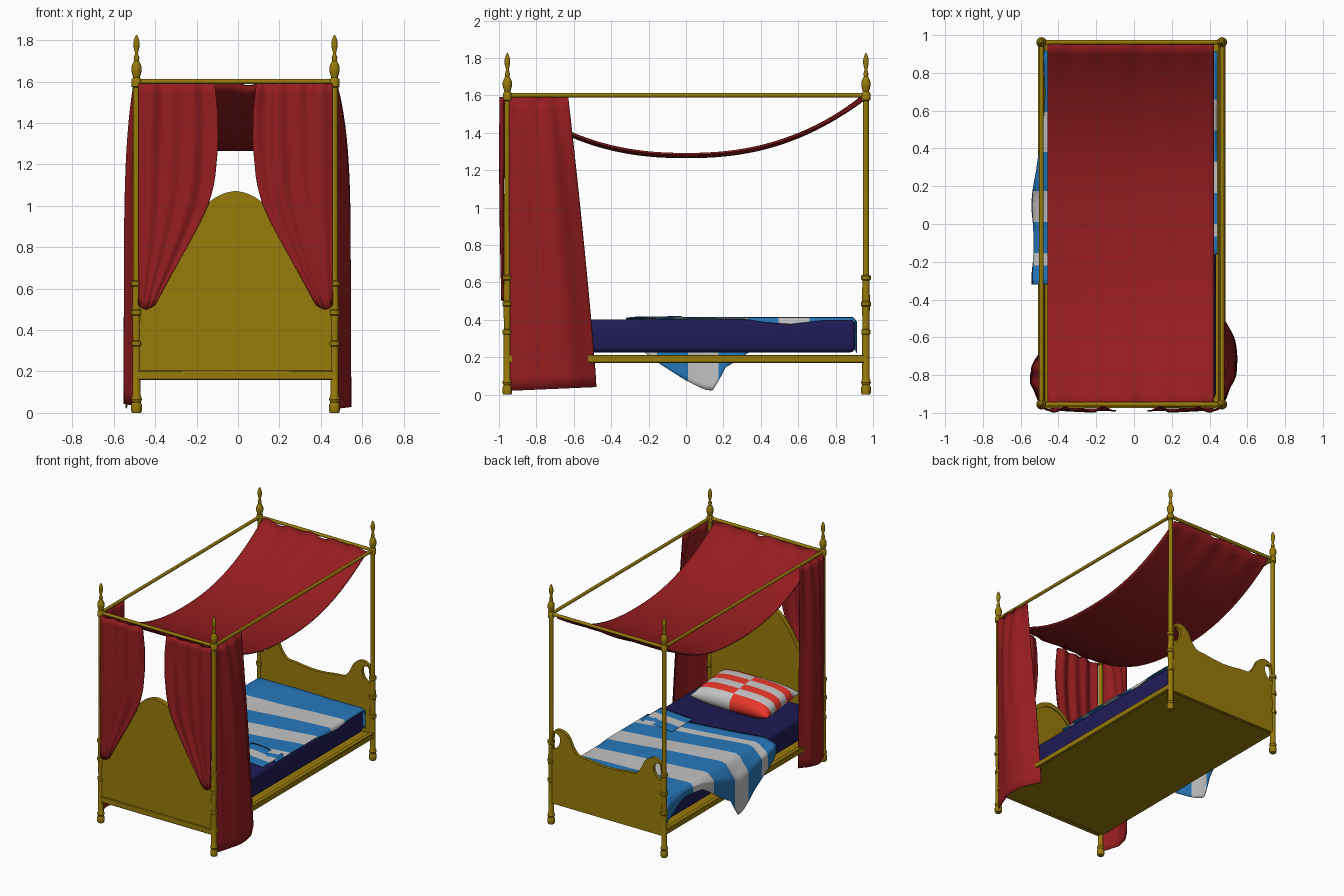
import bpy, bmesh, math
from mathutils import Vector

if "Cube" in bpy.data.objects:
    bpy.data.objects.remove(bpy.data.objects["Cube"])

CX, HX, YF, YB = -0.012, 0.478, -0.955, 0.962   # bed centre line, post offsets


def mat(name, rgb):
    m = bpy.data.materials.new(name)
    m.diffuse_color = (*rgb, 1)
    m.use_nodes = True
    m.node_tree.nodes["Principled BSDF"].inputs["Base Color"].default_value = m.diffuse_color
    return m


GOLD = mat("golden_wood", (0.315, 0.197, 0.003))
RED = mat("curtain_red", (0.30, 0.012, 0.014))
NAVY = mat("mattress_navy", (0.014, 0.011, 0.095))
BLUE = mat("blanket_blue", (0.02, 0.19, 0.50))
WHITE = mat("cloth_white", (0.55, 0.55, 0.55))
BRIGHT = mat("pillow_red", (0.85, 0.04, 0.025))


def finish(name, bm, mats, angle=40):
    bmesh.ops.recalc_face_normals(bm, faces=bm.faces)
    me = bpy.data.meshes.new(name)
    bm.to_mesh(me)
    bm.free()
    for m in mats:
        me.materials.append(m)
    ob = bpy.data.objects.new(name, me)
    bpy.context.collection.objects.link(ob)
    bpy.ops.object.select_all(action='DESELECT')
    ob.select_set(True)
    bpy.context.view_layer.objects.active = ob
    bpy.ops.object.shade_smooth_by_angle(angle=math.radians(angle))
    return ob


def interp(pts, t):
    """Linear interpolation through (t, value) pairs."""
    if t <= pts[0][0]:
        return pts[0][1]
    for (a, va), (b, vb) in zip(pts, pts[1:]):
        if t <= b:
            return va + (vb - va) * (t - a) / (b - a)
    return pts[-1][1]


def box(name, x0, x1, y0, y1, z0, z1, m, bevel=0.0, seg=1):
    bm = bmesh.new()
    bmesh.ops.create_cube(bm, size=1)
    for v in bm.verts:
        v.co = Vector(((x0 + x1) / 2 + v.co.x * (x1 - x0), (y0 + y1) / 2 + v.co.y * (y1 - y0),
                       (z0 + z1) / 2 + v.co.z * (z1 - z0)))
    if bevel:
        bmesh.ops.bevel(bm, geom=bm.edges[:], offset=bevel, segments=seg, affect='EDGES', profile=0.5)
    return finish(name, bm, [m])


def sheet(name, nu, nv, f, mats, pick=None, thick=0.006):
    """Cloth: grid of f(u, v) with u, v in 0..1, given a small thickness."""
    bm = bmesh.new()
    g = [[bm.verts.new(f(i / nu, j / nv)) for j in range(nv + 1)] for i in range(nu + 1)]
    for i in range(nu):
        for j in range(nv):
            face = bm.faces.new((g[i][j], g[i + 1][j], g[i + 1][j + 1], g[i][j + 1]))
            if pick:
                face.material_index = pick(i, j)
    ob = finish(name, bm, mats, 70)
    s = ob.modifiers.new("thickness", 'SOLIDIFY')
    s.thickness, s.offset = thick, 0
    return ob


def lathe(name, prof, x, y, n=16):
    bm = bmesh.new()
    rings = [[bm.verts.new((x + r * math.cos(k * math.tau / n), y + r * math.sin(k * math.tau / n), z))
              for k in range(n)] for r, z in prof]
    for a, b in zip(rings, rings[1:]):
        for k in range(n):
            bm.faces.new((a[k], a[(k + 1) % n], b[(k + 1) % n], b[k]))
    bm.faces.new(rings[0])
    bm.faces.new(rings[-1])
    return finish(name, bm, [GOLD])


def rod(name, a, b, r):
    a, b = Vector(a), Vector(b)
    bm = bmesh.new()
    bmesh.ops.create_cone(bm, cap_ends=True, segments=12, radius1=r, radius2=r, depth=(b - a).length)
    q = (b - a).to_track_quat('Z', 'Y')
    for v in bm.verts:
        v.co = q @ v.co + (a + b) / 2
    return finish(name, bm, [GOLD])


def rounded(pts, closed=False, n=5):
    """Catmull-Rom points through a rough outline."""
    p = [Vector(q) for q in pts]
    p = [p[-1]] + p + p[:2] if closed else [p[0]] + p + [p[-1]]
    out = []
    for a, b, c, d in zip(p, p[1:], p[2:], p[3:]):
        for k in range(n):
            t = k / n
            out.append(0.5 * (2 * b + (c - a) * t + (2 * a - 5 * b + 4 * c - d) * t * t
                              + (3 * b - a - 3 * c + d) * t ** 3))
    return out if closed else out + [p[-1]]


def board(name, loops, y, half):
    """Flat board cut from outlines in the x-z plane; inner loops become holes."""
    cu = bpy.data.curves.new(name, 'CURVE')
    cu.dimensions, cu.fill_mode, cu.extrude = '2D', 'BOTH', half
    for lp in loops:
        sp = cu.splines.new('POLY')
        sp.points.add(len(lp) - 1)
        for q, c in zip(sp.points, lp):
            q.co = (c[0] + CX, c[1], 0, 1)
        sp.use_cyclic_u = True
    tmp = bpy.data.objects.new(name + "_outline", cu)
    bpy.context.collection.objects.link(tmp)
    me = bpy.data.meshes.new_from_object(tmp.evaluated_get(bpy.context.evaluated_depsgraph_get()))
    bpy.data.objects.remove(tmp)
    bm = bmesh.new()
    bm.from_mesh(me)
    bmesh.ops.remove_doubles(bm, verts=bm.verts, dist=1e-5)
    for v in bm.verts:
        v.co = Vector((v.co.x, y - v.co.z, v.co.y))
    return finish(name, bm, [GOLD])


def mirrored(half):
    return half + [Vector((-p[0], p[1])) for p in reversed(half[:-1])]


# Turned posts with finials
POST = [(.022, 0), (.026, .01), (.026, .04), (.02, .05), (.027, .065), (.02, .085), (.02, .32),
        (.025, .325), (.025, .345), (.018, .35), (.021, .47), (.026, .475), (.026, .495), (.021, .5),
        (.019, .61), (.026, .615), (.026, .635), (.017, .64), (.016, 1.57), (.024, 1.575), (.024, 1.61),
        (.016, 1.62), (.025, 1.65), (.025, 1.67), (.017, 1.69), (.011, 1.70), (.014, 1.715), (.007, 1.735),
        (.015, 1.77), (.015, 1.79), (.008, 1.815), (.002, 1.825)]
for sx in (-1, 1):
    for yy, end in ((YF, "head"), (YB, "foot")):
        lathe(f"post_{end}_{'left' if sx < 0 else 'right'}", POST, CX + sx * HX, yy)

# Canopy rails and bed frame
for s, side in ((-1, "left"), (1, "right")):
    x = CX + s * HX
    rod(f"canopy_rail_{side}", (x, YF, 1.6), (x, YB, 1.6), .012)
    box(f"side_rail_{side}", x - .018, x + .018, YF, YB, .17, .212, GOLD, .004)
for y, end in ((YF, "head"), (YB, "foot")):
    rod(f"canopy_rail_{end}", (CX - HX, y, 1.6), (CX + HX, y, 1.6), .012)
box("bed_base", CX - HX, CX + HX, YF, YB, .168, .20, GOLD)

# Headboard: bell shape with a raised border and bottom rail
bell = [(.46, .66), (.40, .67), (.34, .72), (.27, .82), (.20, .93), (.13, 1.015), (.06, 1.058), (0, 1.072)]
top = rounded(bell)
board("headboard", [[(HX - .01, .16)] + mirrored(top) + [(.01 - HX, .16)]], YF, .012)
low = [Vector((p[0] * .97, p[1] - .035)) for p in top]
board("headboard_border", [mirrored(top) + list(reversed(mirrored(low)))], YF, .019)
box("headboard_bottom_rail", CX - HX, CX + HX, YF - .018, YF + .018, .16, .205, GOLD, .004)

# Footboard: low middle and scrolled horns with an open eye beside each post
foot_half = rounded([(.462, .70), (.43, .73), (.38, .735), (.325, .70), (.285, .625), (.24, .58), (.17, .572),
                     (.08, .56), (0, .555)])
eye = rounded([(.452, .69), (.42, .70), (.395, .675), (.40, .63), (.425, .595), (.455, .585)], True)
board("footboard", [[(HX - .01, .16)] + mirrored(foot_half) + [(.01 - HX, .16)], eye,
                    [(-p[0], p[1]) for p in eye]], YB, .012)

# Mattress
box("mattress", CX - .445, CX + .445, -.93, .905, .225, .402, NAVY, .03, 3)

# Striped blanket, lying slightly askew: hangs over the left side and the foot
HANG = [(-.33, .34), (-.29, .28), (-.15, .17), (0, .075), (.10, .025), (.165, .02), (.185, .13), (.27, .18),
        (.5, .34), (.7, .34), (.92, .25)]
TRIM = [(-.33, .405), (.30, .405), (.42, .385), (.56, .375), (.72, .395), (.92, .395)]
ROWS, COLS, STEP, START = 37, 34, .033, -.165


def blanket(u, v):
    s = START + u * ROWS * STEP
    skew = .155 * min(1, max(0, (.9 - s) / .55)) * min(1, max(0, (v - .12) / .48))
    y = min(s, .90 + .012 * (s > .9)) - skew
    drop = max(0, s - .90)
    if v < .12:                                  # short right overhang
        k = 1 - v / .12
        x, z = CX + .435 + .016 * min(1, k * 2), .410 - (.410 - interp(TRIM, y)) * k
    elif v < .6:                                 # top
        t = (v - .12) / .48
        x, z = CX + .435 - .87 * t, .410 + .003 * math.sin(9 * y + 14 * v) * math.sin(math.pi * t)
    else:                                        # left hanging side
        k = (v - .6) / .4
        reach = max(.025, min(.085, .085 - .16 * (y - .2)))
        x = CX - .435 - reach * min(1, k * 3) - .008 * k * math.sin(16 * y)
        z = .410 - (.410 - interp(HANG, y)) * k
    return (x, y, max(z - drop, .225) if drop else z)


def stripe(i, j):
    s = START + (i + .5) * STEP
    if s < -.07 or s > .66:
        return 0
    return math.floor(s / .165) % 2


sheet("blanket", ROWS, COLS, blanket, [BLUE, WHITE], stripe)
# turned-back flap at the right corner
sheet("blanket_flap", 9, 9, lambda u, v: (.13 + .29 * u, -.30 + .25 * v + .03 * (1 - u),
      .413 + .004 * math.sin(6 * u) * v), [BLUE, WHITE], lambda i, j: int(2 < j < 6), .006)

# Checked pillow: puffed grid, top and bottom
bm = bmesh.new()
bmesh.ops.create_grid(bm, x_segments=24, y_segments=24, size=1)
for f in bm.faces:
    c = f.calc_center_median()
    f.material_index = (math.floor((c.y + 1) * 3) + (c.x > 0)) % 2
ret = bmesh.ops.duplicate(bm, geom=bm.faces[:])
under = {g for g in ret["geom"] if isinstance(g, bmesh.types.BMVert)}
for v in bm.verts:
    a, b = v.co.x, v.co.y
    puff = .075 * ((1 - a ** 4) * (1 - b ** 4)) ** .5
    pinch = 1 - .05 * (1 - a * a) * b * b - .04 * (1 - b * b) * a * a
    v.co = Vector((.325 * a * pinch, -.71 + .20 * b * pinch, .472 - .02 * b + (-puff if v in under else puff)))
bmesh.ops.remove_doubles(bm, verts=bm.verts, dist=1e-4)
finish("pillow", bm, [WHITE, BRIGHT], 80)


# Sagging canopy cloth
def canopy(u, v):
    y = -.95 + 1.905 * u
    a = abs(y) / .955
    ruffle = .009 * math.sin(v * 30) * a ** 8 + .005 * math.sin(v * 17 + 1) * a ** 2
    return (CX - .445 + .88 * v, y, 1.287 + .305 * a ** 2.3 + ruffle - .018 * math.sin(math.pi * v) * (1 - a ** 4))


sheet("canopy_cloth", 36, 48, canopy, [RED], None, .010)

# Front curtains swept back to the posts
EDGE = [(.50, .40), (.62, .335), (.78, .245), (.92, .17), (1.02, .125), (1.12, .10), (1.3, .083), (1.45, .085),
        (1.59, .10)]


def front_curtain(s):
    def f(u, v):
        z0 = .52 - .02 * math.sin(math.pi * u)
        z = z0 + (1.59 - z0) * v
        x = .468 + (interp(EDGE, z) - .468) * u
        fold = .6 * math.sin(u * 23 + 1.5 * math.sin(2.5 * v)) + .4 * math.sin(u * 13 + 2 * v + 1)
        return (CX + s * x, -.981 + (.004 + .009 * min(1, v * 1.3)) * fold - .004 * math.sin(math.pi * v), z)
    return f


# Side curtains hung behind the head posts, bulging outward and flaring to the floor
def side_curtain(s, far_top, far_low, bulge, peak, z0):
    def f(u, v):
        z = z0 + (1.59 - z0) * v
        y1 = far_low + (far_top - far_low) * v ** 1.15
        w = u / peak if u < peak else (1 - u) / (1 - peak)
        puff = bulge * (1 - v ** 6) * math.sin(math.pi / 2 * w) - .02 * max(0, u - peak)
        fold = .006 * math.sin(u * 19 + 2 * v) * (.3 + .7 * v)
        return (CX + s * (.484 + puff + fold), -.945 + (y1 + .945) * u, z + .02 * u * (1 - v))
    return f


for s, side in ((-1, "left"), (1, "right")):
    sheet(f"front_curtain_{side}", 56, 24, front_curtain(s), [RED])
sheet("side_curtain_right", 44, 24, side_curtain(1, -.63, -.48, .073, .55, .02), [RED])
sheet("side_curtain_left", 44, 24, side_curtain(-1, -.67, -.66, .052, .5, .035), [RED])
